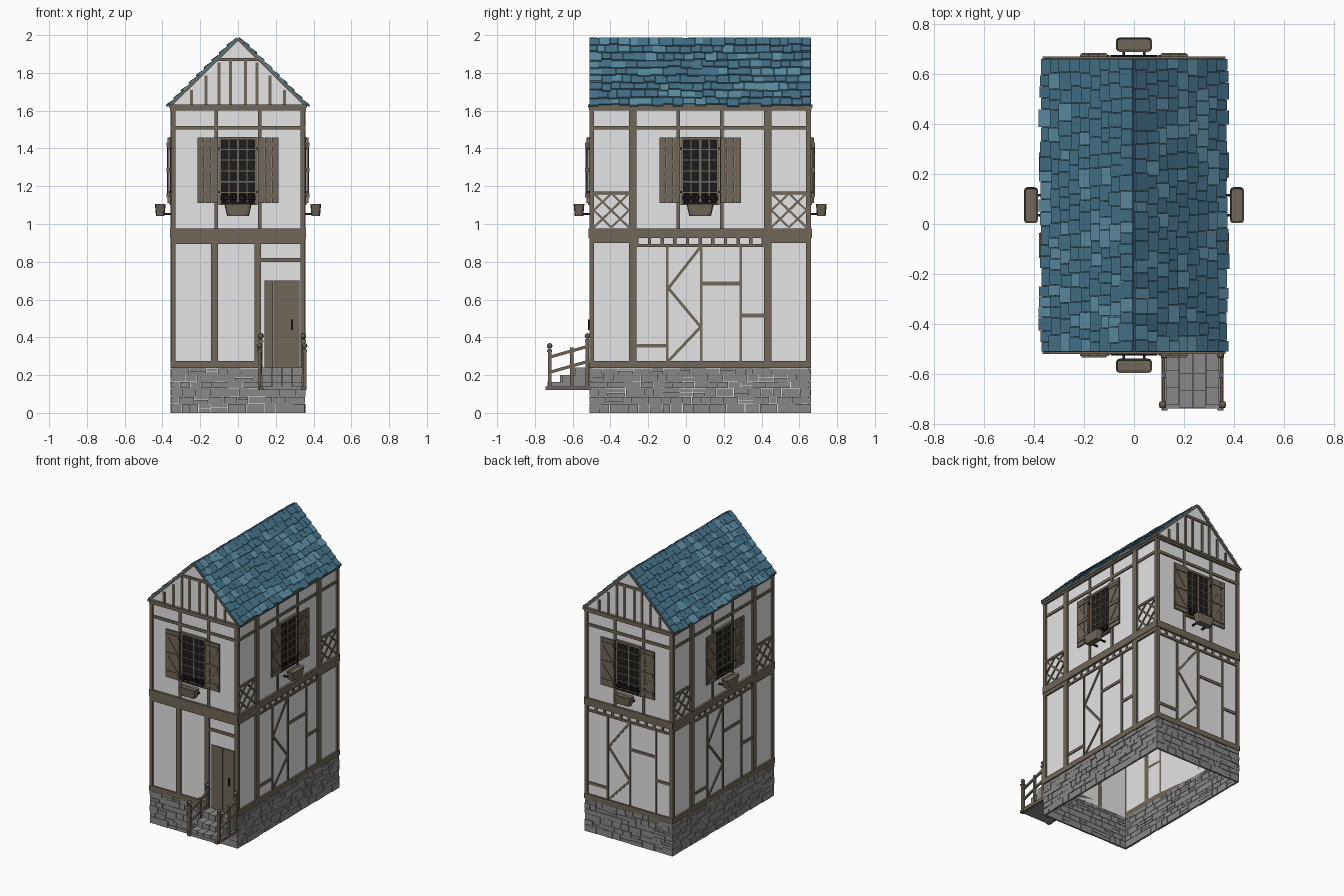
import bpy, bmesh, math, random
from mathutils import Matrix, Vector

if "Cube" in bpy.data.objects:
    bpy.data.objects.remove(bpy.data.objects["Cube"])

random.seed(7)
W, L, CY = 0.345, 0.575, 0.075          # wall half width, half length, centre in y


def material(name, rgb):
    m = bpy.data.materials.new(name)
    m.diffuse_color = (*rgb, 1)
    m.use_nodes = True
    m.node_tree.nodes["Principled BSDF"].inputs["Base Color"].default_value = m.diffuse_color
    return m


PLASTER = material("plaster", (0.78, 0.78, 0.78))
WOOD = material("timber", (0.165, 0.135, 0.098))
STONE = material("stone", (0.25, 0.25, 0.25))
BLUE = material("roof blue", (0.06, 0.17, 0.26))
LIGHT = material("roof light blue", (0.11, 0.27, 0.38))
IRON = material("black iron", (0.012, 0.012, 0.012))

parts = {}


def part(name, *mats):
    if name not in parts:
        parts[name] = (bmesh.new(), mats)
    return parts[name][0]


def cube(bm, m, size, mat=0):
    verts = bmesh.ops.create_cube(bm, size=1, matrix=m @ Matrix.Diagonal((*size, 1)))["verts"]
    if mat:
        for f in {f for v in verts for f in v.link_faces}:
            f.material_index = mat
    return verts


def box(bm, m, u0, u1, z0, z1, d0, d1):
    """Box on a wall: u to the right seen from outside, d outwards."""
    c = Vector(((u0 + u1) / 2, -(d0 + d1) / 2, (z0 + z1) / 2))
    return cube(bm, m @ Matrix.Translation(c), (u1 - u0, d1 - d0, z1 - z0))


def bar(bm, m, p, q, w, d0, d1):
    """Slanted beam on a wall from p to q, both (u, z)."""
    du, dz = q[0] - p[0], q[1] - p[1]
    c = Vector(((p[0] + q[0]) / 2, -(d0 + d1) / 2, (p[1] + q[1]) / 2))
    cube(bm, m @ Matrix.Translation(c) @ Matrix.Rotation(-math.atan2(dz, du), 4, 'Y'),
         (math.hypot(du, dz), d1 - d0, w))


def wall(angle, origin):
    return Matrix.Translation((*origin, 0)) @ Matrix.Rotation(math.radians(angle), 4, 'Z')


FRONT, RIGHT = wall(0, (0, CY - L)), wall(90, (W, CY))
BACK, LEFT = wall(180, (0, CY + L)), wall(270, (-W, CY))

# plaster shell: pentagon profile pushed through the house, open at the bottom
bm = part("plaster_walls", PLASTER)
prof = [(-W, 0), (W, 0), (W, 1.63), (0, 1.975), (-W, 1.63)]
a = [bm.verts.new((x, CY - L, z)) for x, z in prof]
b = [bm.verts.new((x, CY + L, z)) for x, z in prof]
bm.faces.new(a)
bm.faces.new(b[::-1])
for i in range(1, 5):
    j = (i + 1) % 5
    bm.faces.new((a[i], b[i], b[j], a[j]))

# rubble stone base
bm = part("stone_base", STONE)
for m, half in ((FRONT, W), (BACK, W), (RIGHT, L), (LEFT, L)):
    z = 0.0
    for h in (0.05, 0.036, 0.045, 0.034, 0.042, 0.03):
        u = -half - 0.01
        while u < half + 0.005:
            u1 = min(u + random.uniform(0.04, 0.1), half + 0.01)
            if half + 0.01 - u1 < 0.03:
                u1 = half + 0.01
            d = random.uniform(0.007, 0.012)
            if random.random() < 0.3 and u1 - u > 0.05:       # stacked pair
                zm = z + h * random.uniform(0.4, 0.6)
                box(bm, m, u, u1 - 0.003, z, zm - 0.001, -0.005, d)
                box(bm, m, u, u1 - 0.003, zm + 0.001, z + h - 0.002, -0.005, d - 0.002)
            else:
                box(bm, m, u, u1 - 0.003, z, z + h - 0.002, -0.005, d)
            u = u1
        z += h


def brace_bay(bm, m):
    """Lower bay with zigzag braces and a dentil strip."""
    for u in (-0.175, 0.005, 0.215):
        box(bm, m, u - 0.007, u + 0.007, 0.27, 0.885, 0, 0.007)
    for z, u0, u1 in ((0.355, -0.34, -0.175), (0.685, 0.005, 0.215), (0.515, 0.215, 0.345)):
        box(bm, m, u0, u1, z - 0.01, z + 0.01, 0, 0.007)
    zig = [(0.003, 0.88), (-0.168, 0.66), (0.003, 0.455), (-0.168, 0.275)]
    for p, q in zip(zig, zig[1:]):
        bar(bm, m, p, q, 0.015, 0, 0.006)
    box(bm, m, -0.345, 0.345, 0.877, 0.893, 0, 0.009)
    for i in range(11):
        u = -0.335 + i * 0.067
        box(bm, m, u - 0.009, u + 0.009, 0.893, 0.925, 0, 0.009)


def window(m):
    """Glazed window, open shutters, planter and ironwork."""
    box(part("window_panes", IRON), m, -0.09, 0.09, 1.11, 1.455, 0, 0.004)
    f = part("window_frames", WOOD)
    for s in (-1, 1):
        box(f, m, s * 0.095 - 0.008, s * 0.095 + 0.008, 1.10, 1.46, 0, 0.016)
    for z in (1.108, 1.453):
        box(f, m, -0.1, 0.1, z - 0.008, z + 0.008, 0, 0.018)
    for u in (-0.048, 0, 0.048):
        w = 0.006 if u == 0 else 0.003
        box(f, m, u - w, u + w, 1.11, 1.45, 0, 0.01)
    for k in range(1, 6):
        z = 1.11 + k * 0.057
        box(f, m, -0.09, 0.09, z - 0.003, z + 0.003, 0, 0.009)
    sh = part("shutters", WOOD)
    for s in (-1, 1):
        for k in range(3):
            u = s * (0.124 + k * 0.037)
            box(sh, m, u - 0.0175, u + 0.0175, 1.11, 1.458, 0.018, 0.028)
        for z in (1.15, 1.285, 1.42):
            box(sh, m, s * 0.16 - 0.05, s * 0.16 + 0.05, z - 0.011, z + 0.011, 0.014, 0.034)
        for z in (1.16, 1.295):
            bar(sh, m, (s * 0.118, z), (s * 0.205, z + 0.115), 0.012, 0.02, 0.032)
        for z in (1.17, 1.40):                                # hinges
            box(part("iron_fittings", IRON), m, s * 0.105 - 0.008, s * 0.105 + 0.008,
                z - 0.006, z + 0.006, 0, 0.026)
    # planter: tapered rounded tub with a sunken top
    p = part("window_planters", WOOD)
    tub = box(p, m, -0.072, 0.072, 1.042, 1.105, 0.038, 0.095)
    for v in tub:
        loc = m.inverted() @ v.co
        if loc.z < 1.07:
            v.co = m @ Vector((loc.x * 0.8, -0.0665 + (loc.y + 0.0665) * 0.8, loc.z))
    top = next(f for f in {f for v in tub for f in v.link_faces} if f.normal.z > 0.9 or
               all((m.inverted() @ v.co).z > 1.07 for v in f.verts))
    edges = [e for e in {e for v in tub for e in v.link_edges}
             if abs(e.verts[0].co.z - e.verts[1].co.z) > 0.03]
    bmesh.ops.bevel(p, geom=edges, offset=0.014, segments=2, affect='EDGES', profile=0.5)
    top = max(p.faces, key=lambda f: (round(f.calc_center_median().z, 4),
              -(f.calc_center_median() - m @ Vector((0, -0.0665, 1.105))).length))
    bmesh.ops.inset_region(p, faces=[top], thickness=0.007, depth=-0.012)
    for u in (-0.04, 0.04):                                   # hooks under the tub
        box(part("iron_fittings", IRON), m, u - 0.005, u + 0.005, 1.047, 1.057, 0, 0.09)


# timber frame
bm = part("timber_frame", WOOD)
for m, half in ((FRONT, W), (BACK, W), (RIGHT, L), (LEFT, L)):
    e = half + 0.012
    side = half == L
    for s in (-1, 1):
        c = s * (half - 0.002)
        box(bm, m, c - 0.012, c + 0.012, 0.24, 1.62, 0, 0.011)
        if side:
            box(bm, m, s * 0.357 - 0.02, s * 0.357 + 0.02, 0.24, 1.61, 0, 0.012)
            box(bm, m, min(s * 0.36, s * L), max(s * 0.36, s * L), 0.9, 0.925, 0, 0.012)
            # lattice panel: frame, cross and diamond
            c, z = s * 0.47, 1.072
            box(bm, m, c - 0.1, c + 0.1, 1.157, 1.173, 0, 0.009)
            for k in (-1, 1):
                bar(bm, m, (c - 0.093, z - k * 0.09), (c + 0.093, z + k * 0.09), 0.012, 0, 0.006)
                for j in (-1, 1):
                    bar(bm, m, (c + k * 0.093, z), (c, z + j * 0.09), 0.011, 0, 0.007)
        box(bm, m, s * 0.115 - 0.009, s * 0.115 + 0.009, 0.97, 1.61, 0, 0.008)
    box(bm, m, -e, 0.12 if m is FRONT else e, 0.237, 0.275, 0, 0.013)
    box(bm, m, -e, e, 0.925, 0.975, 0, 0.016)
    box(bm, m, -e, e, 1.5, 1.52, 0, 0.008)
    box(bm, m, -e, e, 1.602, 1.616, 0, 0.014)
    box(bm, m, -e - 0.008, e + 0.008, 1.616, 1.632, 0, 0.02)
    if m is not FRONT:
        brace_bay(bm, m)
    window(m)

# front ground floor posts and the rail above the door
for u in (-0.125, 0.105):
    box(bm, FRONT, u - 0.018, u + 0.018, 0.24, 0.925, 0, 0.012)
box(bm, FRONT, 0.12, 0.345, 0.8, 0.82, 0, 0.009)
box(bm, FRONT, -0.355, 0.355, 0.895, 0.925, 0, 0.012)

# gable studs, collar and edge boards
for m in (FRONT, BACK):
    for s in (-1, 1):
        for u in (0.04, 0.1, 0.17, 0.245):
            box(bm, m, s * u - 0.008, s * u + 0.008, 1.63, min(1.87, 1.955 - u), 0, 0.007)
        bar(bm, m, (s * 0.362, 1.622), (0, 1.978), 0.012, 0, 0.012)
    box(bm, m, -0.105, 0.105, 1.862, 1.88, 0, 0.009)

# plank door with handle
bm = part("door", WOOD)
for k in range(4):
    u = 0.141 + k * 0.046
    box(bm, FRONT, u, u + 0.0455, 0.237, 0.7, 0, 0.008)
bm = part("iron_fittings", IRON)
box(bm, FRONT, 0.28, 0.29, 0.44, 0.495, 0.006, 0.018)

# roof: two thin slabs carrying rows of overlapping tilted tiles
bm = part("roof_tiles", BLUE, LIGHT)
EX, EZ, TZ = 0.36, 1.622, 1.98
slope = math.hypot(EX, TZ - EZ)
Y0, Y1, ROWS = -0.51, 0.662, 9
for s in (1, -1):
    up = Vector((-s * EX, 0, TZ - EZ)).normalized()
    along = Vector((0, s, 0))
    frame = Matrix((along, up, along.cross(up))).transposed().to_4x4()
    frame = Matrix.Translation((s * EX, CY, EZ)) @ frame
    cube(bm, frame @ Matrix.Translation((0, slope / 2, 0)), (Y1 - Y0 - 0.01, slope, 0.006))
    half = (Y1 - Y0) / 2
    for r in range(ROWS):
        step = slope / ROWS
        u = -half
        while u < half - 0.001:
            u1 = u + random.uniform(0.04, 0.075)
            u1 = half if half - u1 < 0.03 else u1
            drop = random.uniform(-0.004, 0.014)
            length = step + 0.014 + drop if r < ROWS - 1 else step + drop
            v = r * step - drop + length / 2
            tilt = Matrix.Rotation(-random.uniform(0.08, 0.2), 4, 'X')
            cube(bm, frame @ Matrix.Translation(((u + u1) / 2, v, 0.009)) @ tilt,
                 (u1 - u - 0.002, length, 0.01), int(random.random() < 0.22))
            u = u1
for v in bm.verts:
    v.co.z = min(v.co.z, 2.0)

# entrance steps made of stone blocks, the lowest bowed forwards
bm = part("entrance_steps", STONE)
for top, y in ((0.24, 0.085), (0.2, 0.155), (0.163, 0.222)):
    for z in ((0.135, top - 0.042), (top - 0.04, top)):
        if z[1] > z[0] + 0.01 or z[0] > 0.12:
            n = random.choice((3, 4))
            for k in range(n):
                u = 0.128 + k * 0.214 / n
                bow = 0.012 if 0 < k < n - 1 else 0
                box(bm, FRONT, u, u + 0.214 / n - 0.002, min(z), max(z), 0, y + bow)
box(bm, FRONT, 0.12, 0.35, 0.12, 0.14, 0, 0.236)

# step railings: three posts with round caps and two sloping rails per side
bm = part("step_railings", WOOD)
for x, flare in ((0.122, -0.008), (0.345, 0.008)):
    box(bm, FRONT, x - 0.012, x + 0.012, 0.12, 0.14, 0, 0.245)
    for d, top, ball in ((0.222, 0.338, 0.355), (0.105, 0.345, None), (0.022, 0.39, 0.407)):
        px = x + flare * d / 0.222
        box(bm, FRONT, px - 0.009, px + 0.009, 0.12, top, d - 0.009, d + 0.009)
        if ball:
            box(bm, FRONT, px - 0.013, px + 0.013, top - 0.016, top - 0.006, d - 0.013, d + 0.013)
            bmesh.ops.create_icosphere(bm, subdivisions=2, radius=0.015,
                                       matrix=FRONT @ Matrix.Translation((px, -d, ball)))
    side = wall(90, (x + flare / 2, -0.5))
    for z in (0.215, 0.295):
        bar(bm, side, (-0.222, z), (-0.01, z + 0.06), 0.016, -0.006, 0.006)

# turn the collected parts into objects
for name, (bm, mats) in parts.items():
    me = bpy.data.meshes.new(name)
    bmesh.ops.recalc_face_normals(bm, faces=bm.faces)
    bm.to_mesh(me)
    for mt in mats:
        me.materials.append(mt)
    bpy.context.collection.objects.link(bpy.data.objects.new(name, me))

# iron scrolls in front of each window
cu = bpy.data.curves.new("window_scrollwork", 'CURVE')
cu.dimensions, cu.bevel_depth, cu.bevel_resolution = '3D', 0.003, 1
for m in (FRONT, RIGHT, BACK, LEFT):
    paths = [[(-0.09, 1.112), (0.09, 1.112)]]
    for c in (-0.068, -0.023, 0.023, 0.068):
        s = 1 if c > 0 else -1
        paths.append([(c + s * r * math.cos(t), 1.14 + r * math.sin(t))
                      for t, r in ((i * 0.6 - 1.5, 0.027 - i * 0.0013) for i in range(17))])
    for pts in paths:
        sp = cu.splines.new('POLY')
        sp.points.add(len(pts) - 1)
        for q, (u, z) in zip(sp.points, pts):
            q.co = (*(m @ Vector((u, -0.022, z))), 1)
cu.materials.append(IRON)
ob = bpy.data.objects.new("window_scrollwork", cu)
bpy.context.collection.objects.link(ob)
bpy.context.view_layer.objects.active = ob
ob.select_set(True)
bpy.ops.object.convert(target='MESH')
